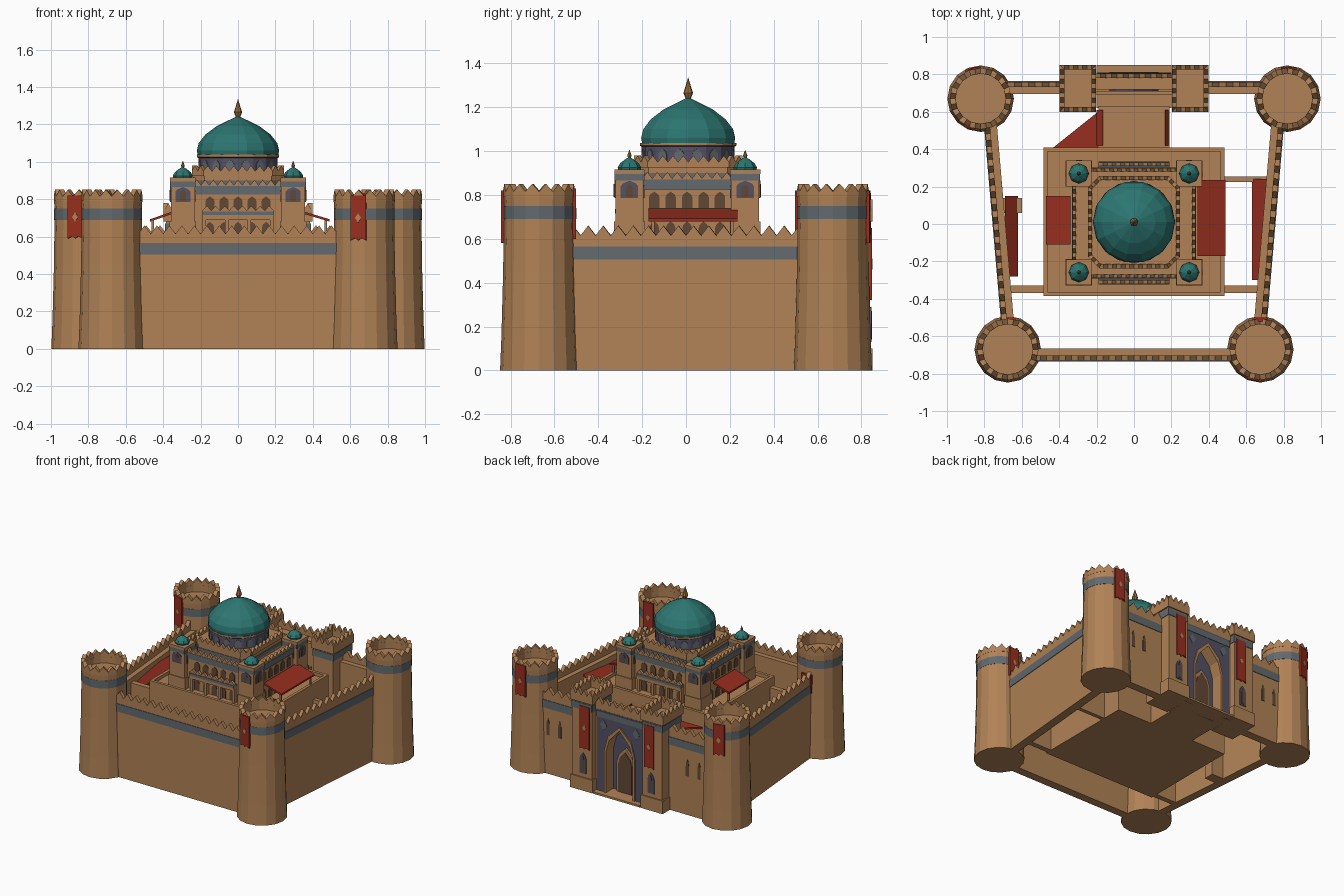
import bpy, bmesh, math
from mathutils import Vector

if "Cube" in bpy.data.objects:
    bpy.data.objects.remove(bpy.data.objects["Cube"])

PALETTE = [("sandstone", (0.44, 0.225, 0.093)), ("teal_tile", (0.025, 0.18, 0.165)),
           ("grey_band", (0.122, 0.142, 0.155)), ("purple_tile", (0.09, 0.082, 0.13)),
           ("red_cloth", (0.31, 0.028, 0.014)), ("dark_opening", (0.12, 0.065, 0.035)),
           ("gold_finial", (0.36, 0.17, 0.05))]
MATS = []
for n, c in PALETTE:
    m = bpy.data.materials.new(n)
    m.diffuse_color = (*c, 1)
    m.use_nodes = True
    m.node_tree.nodes["Principled BSDF"].inputs["Base Color"].default_value = m.diffuse_color
    MATS.append(m)
SAND, TEAL, GREY, PURPLE, RED, DARK, GOLD = range(7)


def finish(name, bm):
    bmesh.ops.recalc_face_normals(bm, faces=bm.faces[:])
    me = bpy.data.meshes.new(name)
    used = sorted({f.material_index for f in bm.faces})
    for f in bm.faces:
        f.material_index = used.index(f.material_index)
    bm.to_mesh(me)
    bm.free()
    for i in used:
        me.materials.append(MATS[i])
    bpy.context.collection.objects.link(bpy.data.objects.new(name, me))


def loft(bm, a, b, mi):
    va, vb = [bm.verts.new(p) for p in a], [bm.verts.new(p) for p in b]
    n = len(a)
    faces = [bm.faces.new(va), bm.faces.new(vb[::-1])]
    faces += [bm.faces.new((va[i], vb[i], vb[(i + 1) % n], va[(i + 1) % n])) for i in range(n)]
    for f in faces:
        f.material_index = mi


def slab(bm, pts, o, a, d0, d1, mi=SAND):
    """Upright (u, z) outline at o, heading a, extruded along its outward normal."""
    u, nn = (math.cos(a), math.sin(a)), (math.sin(a), -math.cos(a))
    at = lambda d: [Vector((o[0] + u[0] * p + nn[0] * d, o[1] + u[1] * p + nn[1] * d, z)) for p, z in pts]
    loft(bm, at(d0), at(d1), mi)


def prism(bm, pts, z0, z1, mi=SAND):
    loft(bm, [(x, y, z0) for x, y in pts], [(x, y, z1) for x, y in pts], mi)


def rect(x0, x1, y0, y1):
    return [(x0, y0), (x1, y0), (x1, y1), (x0, y1)]


def ngon(x, y, r, n):
    return [(x + r * math.cos(2 * math.pi * i / n), y + r * math.sin(2 * math.pi * i / n)) for i in range(n)]


def arch(u, w, z0, spring, top):
    h = top - spring
    return [(u - w, z0), (u + w, z0), (u + w, spring), (u + w * .75, spring + h * .5), (u, top),
            (u - w * .75, spring + h * .5), (u - w, spring)]


def edge(p, q):
    return ((p[0] + q[0]) / 2, (p[1] + q[1]) / 2), math.atan2(q[1] - p[1], q[0] - p[0]), math.dist(p, q)


def crest(bm, p, q, zb, z, h, pitch, t):
    """Parapet with a toothed top edge between two plan points."""
    o, a, L = edge(p, q)
    n = max(1, round(L / pitch))
    pts = [(-L / 2, zb), (L / 2, zb), (L / 2, z)]
    for i in range(n):
        r = L / 2 - i * L / n
        pts += [(r - L / n * .38, z + h * .75), (r - L / n * .5, z + h), (r - L / n * .62, z + h * .75), (r - L / n, z)]
    slab(bm, pts, o, a, -t, 0)


def rail(bm, loop, *args):
    for i in range(len(loop)):
        crest(bm, loop[i], loop[(i + 1) % len(loop)], *args)


def bands(bm, loop, z0, z1, mi=GREY):
    for i in range(len(loop)):
        o, a, L = edge(loop[i], loop[(i + 1) % len(loop)])
        slab(bm, rect(-L / 2, L / 2, z0, z1), o, a, -.01, .004, mi)


def lathe(bm, x, y, prof, n, rule):
    rings = [[bm.verts.new((px, py, z)) for px, py in ngon(x, y, max(r, .0005), n)] for r, z in prof]
    for k in range(len(rings) - 1):
        for i in range(n):
            j = (i + 1) % n
            f = bm.faces.new((rings[k][i], rings[k][j], rings[k + 1][j], rings[k + 1][i]))
            f.material_index = rule(k)
    for r, k in ((rings[0], 0), (rings[-1], len(rings) - 2)):
        bm.faces.new(r).material_index = rule(k)


def banner(bm, o, a, w, z0, z1, d0, d1):
    slab(bm, [(-w, z0), (-w * .4, z0 + .012), (0, z0), (w * .4, z0 + .012), (w, z0), (w, z1), (-w, z1)], o, a, d0, d1, RED)
    zc = (z0 + z1) / 2
    slab(bm, [(-w * .4, zc), (0, zc - .025), (w * .4, zc), (0, zc + .025)], o, a, d1 - .001, d1 + .002, SAND)


# Corner towers with bands, toothed crowns and banners
for name, x, y, flags in (("front_left", -.675, -.67, [(0, 1, .5, .64)]),
                          ("front_right", .675, -.67, [(-.2, -1, .58, .82), (0, 1, .6, .83)]),
                          ("back_left", -.82, .67, [(-.3, -.95, .59, .82), (-.25, .97, .57, .81)]),
                          ("back_right", .82, .67, [(.05, 1, .58, .82)])):
    bm = bmesh.new()
    lathe(bm, x, y, [(.178, 0), (.172, .15), (.164, .45), (.161, .69), (.163, .69), (.163, .75), (.161, .75),
                     (.164, .8), (.134, .8), (.134, .75), (0, .75)], 16, lambda k: GREY if k == 4 else SAND)
    rail(bm, ngon(x, y, .165, 16), .79, .815, .036, .1, .03)
    for dx, dy, z0, z1 in flags:
        banner(bm, (x, y), math.atan2(dx, -dy), .042, z0, z1, .15, .169)
    finish(name + "_tower", bm)

# Curtain walls: walkway, toothed parapet and band
WALLS = [("front_wall", (-.6, -.73), (.6, -.73)), ("right_wall", (.705, -.55), (.8, .55)),
         ("left_wall", (-.8, .55), (-.705, -.55)), ("back_wall_right", (.75, .76), (.38, .76)),
         ("back_wall_left", (-.38, .76), (-.75, .76))]
for name, p, q in WALLS:
    bm = bmesh.new()
    o, a, L = edge(p, q)
    slab(bm, rect(-L / 2, L / 2, 0, .585), o, a, -.065, 0)
    crest(bm, p, q, .58, .615, .045, .068, .028)
    slab(bm, rect(-L / 2, L / 2, .505, .565), o, a, -.01, .004, GREY)
    if "back" in name:
        for u in (-.08, .02):
            u = u if "right" in name else -u
            slab(bm, arch(u, .013, .3, .38, .43), o, a, -.01, .003, DARK)
    finish(name, bm)

# Gate towers
for s, name in ((1, "right"), (-1, "left")):
    bm = bmesh.new()
    x0, x1 = sorted((s * .215, s * .385))
    loop = rect(x0, x1, .61, .84)
    prism(bm, rect(x0 - .01, x1 + .01, .605, .85), 0, .1)
    prism(bm, loop, 0, .69)
    outer = rect(x0 - .012, x1 + .012, .6, .85)
    rail(bm, outer, .68, .735, .045, .05, .025)
    bands(bm, loop, .62, .67)
    banner(bm, (s * .275, .84), math.pi, .042, .32, .65, -.005, .008)
    slab(bm, arch(0, .028, .13, .24, .29), (s * .29, .84), math.pi, -.005, .005, PURPLE)
    slab(bm, arch(0, .012, .14, .23, .27), (s * .29, .84), math.pi, 0, .008, DARK)
    finish("gate_tower_" + name, bm)


def portal(w, ztop, aw, spring, top):
    """Rectangle with an open pointed arch cut up from the bottom."""
    h = top - spring
    return [(-w, 0), (-aw, 0), (-aw, spring), (-aw * .75, spring + h * .5), (0, top), (aw * .75, spring + h * .5),
            (aw, spring), (aw, 0), (w, 0), (w, ztop), (-w, ztop)]


# Gatehouse with recessed tiled portal
bm = bmesh.new()
g = (0, .8)
slab(bm, portal(.21, .66, .115, .33, .52), g, math.pi, -.08, 0)
slab(bm, portal(.195, .64, .13, .34, .545), g, math.pi, -.01, .006, PURPLE)
slab(bm, arch(0, .13, .0, .34, .545), g, math.pi, -.09, -.078, PURPLE)
ring = portal(.1, .1, .115, .33, .52)[1:8]
slab(bm, ring + [(u * 1.15, z + (.028 if z > .33 else 0)) for u, z in ring[::-1]], g, math.pi, -.02, .014)
slab(bm, arch(0, .075, 0, .24, .36), g, math.pi, -.08, -.06)
slab(bm, arch(0, .058, 0, .23, .33), g, math.pi, -.07, -.055, DARK)
slab(bm, rect(-.2, .2, .585, .63), g, math.pi, 0, .009, GREY)
for u in (-.14, .14):
    slab(bm, [(u - .03, .53), (u, .49), (u + .03, .53), (u, .57)], g, math.pi, 0, .009, GREY)
slab(bm, rect(-.21, .21, 0, .66), g, math.pi, -.11, -.088)
crest(bm, (.21, .805), (-.21, .805), .64, .685, .045, .06, .025)
prism(bm, rect(-.2, .2, .62, .85), 0, .015)
finish("gatehouse", bm)

# Terrace, entrance block and cross walls
bm = bmesh.new()
terr = rect(-.485, .485, -.385, .41)
prism(bm, terr, 0, .595)
for i in range(4):
    o, a, L = edge(terr[i], terr[(i + 1) % 4])
    slab(bm, rect(-L / 2, L / 2, .59, .62), o, a, -.022, 0)
prism(bm, rect(-.19, .19, .4, .63), 0, .52)
for s in (1, -1):
    prism(bm, rect(*sorted((s * .47, s * .7)), -.37, -.33), 0, .55)
prism(bm, rect(.47, .74, .225, .255), 0, .5)
prism(bm, rect(-.7, -.6, .06, .14), 0, .5)
finish("terrace", bm)

# Cloth awnings
bm = bmesh.new()
for x0, z0, x1, z1, y0, y1 in ((.34, .725, .49, .68, -.17, .235), (-.34, .725, -.47, .68, -.11, .15),
                               (.63, .48, .71, .54, -.3, .24), (-.62, .48, -.69, .54, -.28, .15),
                               (.165, .53, .19, .5, .42, .61), (-.165, .53, -.2, .5, .42, .61)):
    slab(bm, [(x0, z0), (x1, z1), (x1, z1 + .013), (x0, z0 + .013)], (0, 0), 0, -y1, -y0, RED)
prism(bm, [(-.43, .41), (-.18, .41), (-.18, .61)], .5, .512, RED)
for x, ys in ((.47, (-.15, .21)), (-.455, (-.1, .13))):
    for y in ys:
        prism(bm, rect(x - .007, x + .007, y - .007, y + .007), .59, .69)
finish("awnings", bm)

# Keep: lower hall with arcades and galleries
bm = bmesh.new()
hall = rect(-.325, .325, -.285, .295)
prism(bm, hall, .59, .855)
bands(bm, rect(-.328, .328, -.288, .298), .825, .87)
rail(bm, rect(-.33, .33, -.29, .3), .85, .875, .03, .045, .02)
for i in range(4):
    o, a, L = edge(hall[i], hall[(i + 1) % 4])
    for k in range(-2, 3):
        slab(bm, arch(k * .075, .024, .74, .79, .815), o, a, -.01, .004, DARK)
        slab(bm, arch(k * .075, .022, .6, .65, .68), o, a, -.01, .004, DARK)
    if i in (0, 2):
        slab(bm, rect(-.19, .19, .69, .725), o, a, -.01, .035)
        slab(bm, rect(-.19, .19, .715, .735), o, a, 0, .039, GREY)
        crest(bm, *[(o[0] + math.cos(a) * u + math.sin(a) * .035, o[1] + math.sin(a) * u - math.cos(a) * .035)
                    for u in (-.19, .19)], .72, .74, .025, .05, .02)
        for u in (-.18, -.06, .06, .18):
            slab(bm, rect(u - .01, u + .01, .59, .7), o, a, 0, .03)
finish("keep_hall", bm)

# Keep: upper storey
bm = bmesh.new()
c, w = .06, .24
oct_ = [(-w + c, -w), (w - c, -w), (w, -w + c), (w, w - c), (w - c, w), (-w + c, w), (-w, w - c), (-w, -w + c)]
oct_ = [(x, y + .01) for x, y in oct_]
prism(bm, oct_, .85, .94)
bands(bm, oct_, .872, .9)
rail(bm, [(x * 1.03, y * 1.03) for x, y in oct_], .925, .95, .03, .045, .022)
finish("keep_upper_storey", bm)

# Corner turrets with small domes
bm = bmesh.new()
for x in (-.295, .295):
    for y in (-.258, .27):
        sq = rect(x - .064, x + .064, y - .064, y + .064)
        prism(bm, sq, .59, .9)
        prism(bm, rect(x - .07, x + .07, y - .07, y + .07), .59, .68)
        prism(bm, rect(x - .069, x + .069, y - .069, y + .069), .895, .915)
        for i in range(4):
            o, a, L = edge(sq[i], sq[(i + 1) % 4])
            slab(bm, rect(-.064, .064, .865, .895), o, a, -.01, .004, GREY)
            slab(bm, arch(0, .04, .785, .84, .865), o, a, -.01, .005, PURPLE)
            slab(bm, arch(0, .016, .79, .83, .85), o, a, 0, .008, DARK)
        lathe(bm, x, y, [(.05, .91), (.054, .925), (.042, .945), (.02, .962), (.007, .97), (.01, .98), (0, 1.005)],
              8, lambda k: TEAL if k < 4 else GOLD)
finish("corner_turrets", bm)

# Drum, great dome and finial
bm = bmesh.new()
lathe(bm, 0, .01, [(.212, .93), (.212, 1.02), (.22, 1.025), (.22, 1.038), (.2, 1.038)], 16,
      lambda k: SAND if k == 2 else PURPLE)
for i in range(16):
    t = 2 * math.pi * (i + .5) / 16
    slab(bm, arch(0, .022, .95, .985, 1.01), (0, .01), t + math.pi / 2, .2, .212, GREY)
finish("dome_drum", bm)
bm = bmesh.new()
lathe(bm, 0, .01, [(.215, 1.034), (.22, 1.06), (.21, 1.1), (.175, 1.145), (.115, 1.19), (.05, 1.222), (.012, 1.24)],
      14, lambda k: TEAL)
lathe(bm, 0, .01, [(.014, 1.225), (.012, 1.24), (.022, 1.265), (.014, 1.29), (0, 1.335)], 8, lambda k: GOLD)
finish("great_dome", bm)
